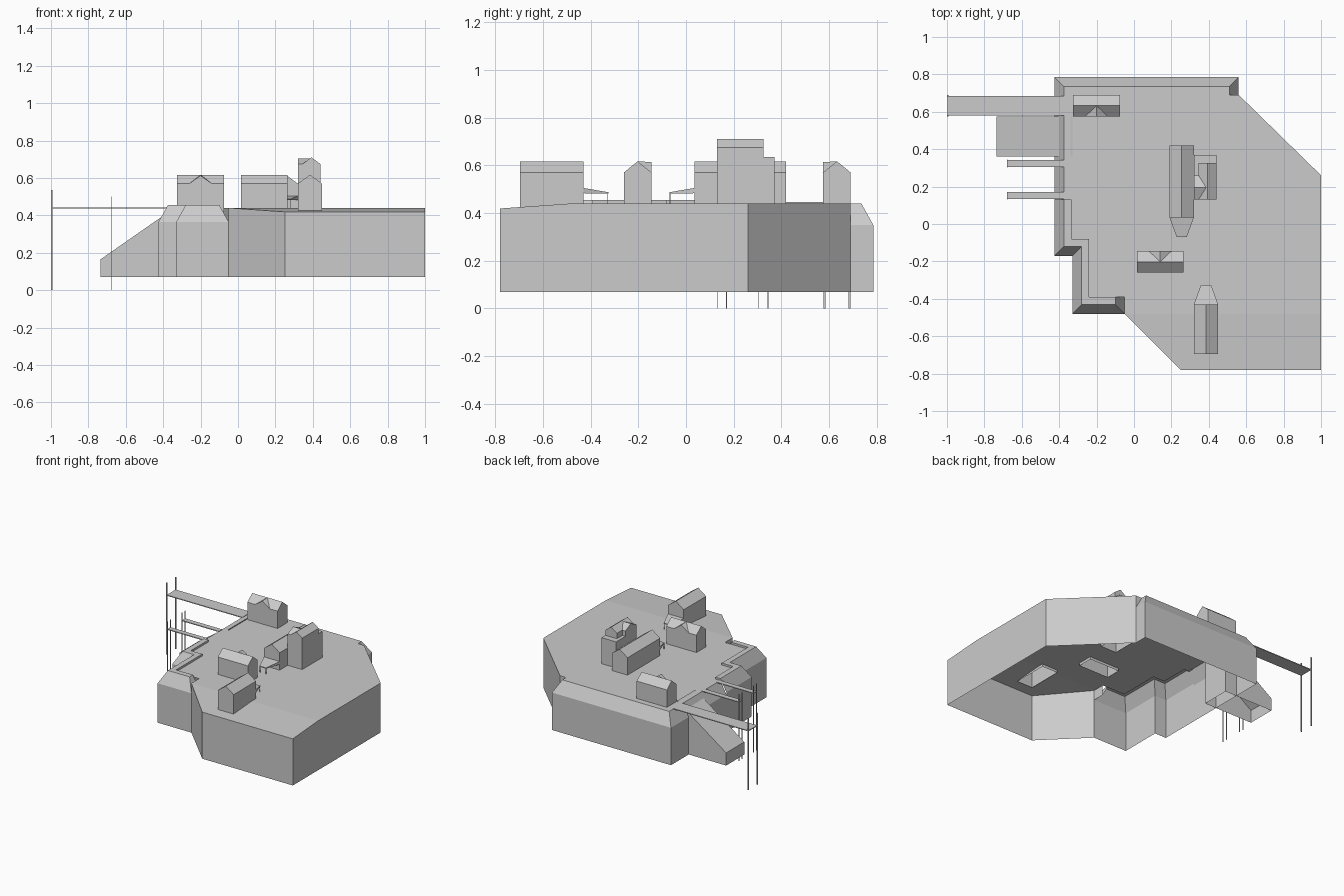
import bpy, bmesh
from mathutils import Vector

cube = bpy.data.objects.get("Cube")
if cube:
    bpy.data.objects.remove(cube)

grey = bpy.data.materials.new("stone_grey")
grey.use_nodes = True
COLOUR = (0.6, 0.6, 0.6, 1)
grey.diffuse_color = COLOUR
grey.node_tree.nodes["Principled BSDF"].inputs["Base Color"].default_value = COLOUR

BOTTOM, GROUND, EAVE, RIDGE = 0.07, 0.44, 0.57, 0.617


def finish(name, bm, fix_normals=True):
    if fix_normals:
        bmesh.ops.recalc_face_normals(bm, faces=bm.faces)
    mesh = bpy.data.meshes.new(name)
    bm.to_mesh(mesh)
    bm.free()
    mesh.materials.append(grey)
    obj = bpy.data.objects.new(name, mesh)
    bpy.context.collection.objects.link(obj)
    return obj


def box(name, x0, x1, y0, y1, z0, z1):
    bm = bmesh.new()
    bmesh.ops.create_cube(bm, size=1)
    for v in bm.verts:
        v.co = ((x0 + x1) / 2 + v.co.x * (x1 - x0),
                (y0 + y1) / 2 + v.co.y * (y1 - y0),
                (z0 + z1) / 2 + v.co.z * (z1 - z0))
    return finish(name, bm)


def prism(bm, profile, offset):
    """Extrude an open profile along offset and cap both ends."""
    a = [bm.verts.new(p) for p in profile]
    b = [bm.verts.new(Vector(p) + Vector(offset)) for p in profile]
    for i in range(len(a) - 1):
        bm.faces.new((a[i], a[i + 1], b[i + 1], b[i]))
    bm.faces.new(a[::-1])
    bm.faces.new(b)


def ground_z(y):
    return GROUND + min(0, y + 0.48) * 0.07


def strips(name, *rails):
    """Join successive 3D rails with rows of quads."""
    bm = bmesh.new()
    rows = [[bm.verts.new(p) for p in rail] for rail in rails]
    for low, high in zip(rows, rows[1:]):
        for i in range(len(low) - 1):
            bm.faces.new((low[i], low[i + 1], high[i + 1], high[i]))
    bmesh.ops.remove_doubles(bm, verts=bm.verts, dist=0.0005)
    return finish(name, bm, False)


def at(path, z):
    return [(x, y, z) for x, y in path]


def house(name, x0, x1, y0, y1, along_x, eave=EAVE, ridge=RIDGE, dormer=0):
    """Open-bottomed gabled house; dormer is the side (-1 or 1) it faces."""
    bm = bmesh.new()
    base = GROUND - 0.02
    section = [(0, base), (0, eave), (0.5, ridge), (1, eave), (1, base)]
    if along_x:
        prism(bm, [(x0, y0 + t * (y1 - y0), z) for t, z in section], (x1 - x0, 0, 0))
    else:
        prism(bm, [(x0 + t * (x1 - x0), y0, z) for t, z in section], (0, y1 - y0, 0))
    bmesh.ops.recalc_face_normals(bm, faces=bm.faces)
    if dormer:
        xm, ym = (x0 + x1) / 2, (y0 + y1) / 2
        if along_x:
            wall = y0 if dormer < 0 else y1
            pts = [(xm - 0.06, wall, eave), (xm + 0.06, wall, eave),
                   (xm, wall, ridge - 0.004), (xm, ym, ridge)]
        else:
            wall = x0 if dormer < 0 else x1
            pts = [(wall, ym - 0.06, eave), (wall, ym + 0.06, eave),
                   (wall, ym, ridge - 0.004), (xm, ym, ridge)]
        a, b, top, back = [bm.verts.new(p) for p in pts]
        for f in ((a, b, top), (a, top, back), (b, back, top), (a, back, b)):
            bm.faces.new(f)
        bmesh.ops.recalc_face_normals(bm, faces=bm.faces[-4:])
    return finish(name, bm, False)


# Terrain top: outline with openings under the houses, sloping at the front
outline = [(1, -.78), (1, .26), (.56, .69), (.51, .69), (.51, .735), (-.375, .735),
           (-.375, .13), (-.335, .13), (-.335, -.08), (-.24, -.08), (-.24, -.39),
           (-.05, -.39), (-.05, -.48), (.25, -.78)]
houses = {
    "north_house": (-.325, -.075, .575, .69, True, EAVE, RIDGE, -1),
    "middle_house": (.015, .265, -.26, -.145, True, EAVE, RIDGE, 1),
    "long_hall": (.19, .32, .035, .42, False),
    "south_house": (.32, .45, -.695, -.43, False),
}
bm = bmesh.new()
loops = [outline]
for x0, x1, y0, y1, *rest in houses.values():
    loops.append([(x0, y0), (x1, y0), (x1, y1), (x0, y1)])
for loop in loops:
    vs = [bm.verts.new((x, y, 0)) for x, y in loop]
    for i, v in enumerate(vs):
        bm.edges.new((v, vs[i - 1]))
bmesh.ops.triangle_fill(bm, edges=bm.edges, use_beauty=True, normal=(0, 0, 1))
bmesh.ops.bisect_plane(bm, geom=bm.verts[:] + bm.edges[:] + bm.faces[:],
                       plane_co=(0, -.48, 0), plane_no=(0, 1, 0))
bmesh.ops.dissolve_limit(bm, angle_limit=0.01, verts=bm.verts, edges=[
    e for e in bm.edges if any(abs(v.co.y + .48) > 1e-4 for v in e.verts)])
for v in bm.verts:
    v.co.z = ground_z(v.co.y)
for f in bm.faces:
    f.normal_update()
    if f.normal.z < 0:
        f.normal_flip()
finish("terrain_top", bm, False)

# Sheer sides
cliff = [(-.05, -.48), (.25, -.78), (1, -.78), (1, -.48), (1, .26), (.56, .69)]
strips("sheer_walls", at(cliff, BOTTOM), [(x, y, ground_z(y)) for x, y in cliff])

# Chamfered north and west quay
outer = [(.56, .69), (.56, .785), (-.425, .785), (-.425, .13)]
inner = [(.51, .69), (.51, .735), (-.375, .735), (-.375, .13)]
strips("north_quay", at(outer, BOTTOM), at(outer, .35), at(inner, GROUND))
strips("north_quay_end", [(.56, .69, .35), (.51, .69, .35)],
       [(.56, .69, GROUND), (.51, .69, GROUND)])

# Chamfered southwest quay with a low parapet
outer = [(-.425, .13), (-.425, -.17), (-.33, -.17), (-.33, -.48), (-.05, -.48)]
mid = [(-.375, .13), (-.375, -.12), (-.28, -.12), (-.28, -.43), (-.1, -.43)]
inner = [(-.335, .13), (-.335, -.08), (-.24, -.08), (-.24, -.39), (-.1, -.39)]
strips("southwest_quay", at(outer, BOTTOM), at(outer, .365), at(mid, .455),
       at(inner, .455), at(inner, GROUND))
end_low = [(-.05, -.48), (-.05, -.39)]
strips("parapet_end", at(end_low, GROUND), at(end_low, .365),
       at([(-.1, -.43), (-.1, -.39)], .455))
strips("parapet_cap", at([(-.335, .13), (-.375, .13)], GROUND),
       at([(-.335, .13), (-.375, .13)], .455))

# Slipway ramp, hollow underneath
bm = bmesh.new()
prism(bm, [(-.735, .36, BOTTOM), (-.735, .36, .165), (-.33, .36, .447),
           (-.33, .36, BOTTOM)], (0, .215, 0))
finish("slipway", bm)

# Jetties with end posts
for name, x, y0, y1, top, r in (("long_jetty", -.996, .58, .685, .535, .004),
                                ("north_jetty", -.678, .305, .343, .5, .002),
                                ("south_jetty", -.678, .133, .17, .5, .002)):
    box(name, x, -.37, y0, y1, GROUND - .003, GROUND + .003)
    for side, y in (("south", y0), ("north", y1)):
        box(f"{name}_{side}_post", x - r, x + r, y - r, y + r, 0, top)

# Houses
for name, args in houses.items():
    house(name, *args)

# Tower with rear wing and side gable
house("tower", .345, .44, .13, .325, False, .675, .71)
house("tower_side_gable", .32, .392, .13, .26, True, .675, .705)
box("tower_wing", .32, .44, .2, .37, GROUND - .01, .635)

# Porch awnings on slim posts
for name, x, y, side in (("hall", .255, .035, -1), ("south_house", .385, -.43, 1)):
    tip = y + side * .105
    bm = bmesh.new()
    back = [bm.verts.new((x + dx, y, z)) for dx, z in
            ((-.065, .483), (.065, .483), (.065, .505), (-.065, .505))]
    front = [bm.verts.new((x + dx, tip, z)) for dx, z in
             ((-.027, .481), (.027, .481), (.027, .487), (-.027, .487))]
    for i in range(4):
        bm.faces.new((back[i - 1], back[i], front[i], front[i - 1]))
    bm.faces.new(back)
    bm.faces.new(front)
    finish(name + "_awning", bm)
    for label, dx in (("right", -.025), ("left", .025)):
        py = tip - side * .003
        box(f"{name}_awning_{label}_post", x + dx - .002, x + dx + .002,
            py - .002, py + .002, GROUND, .483)
